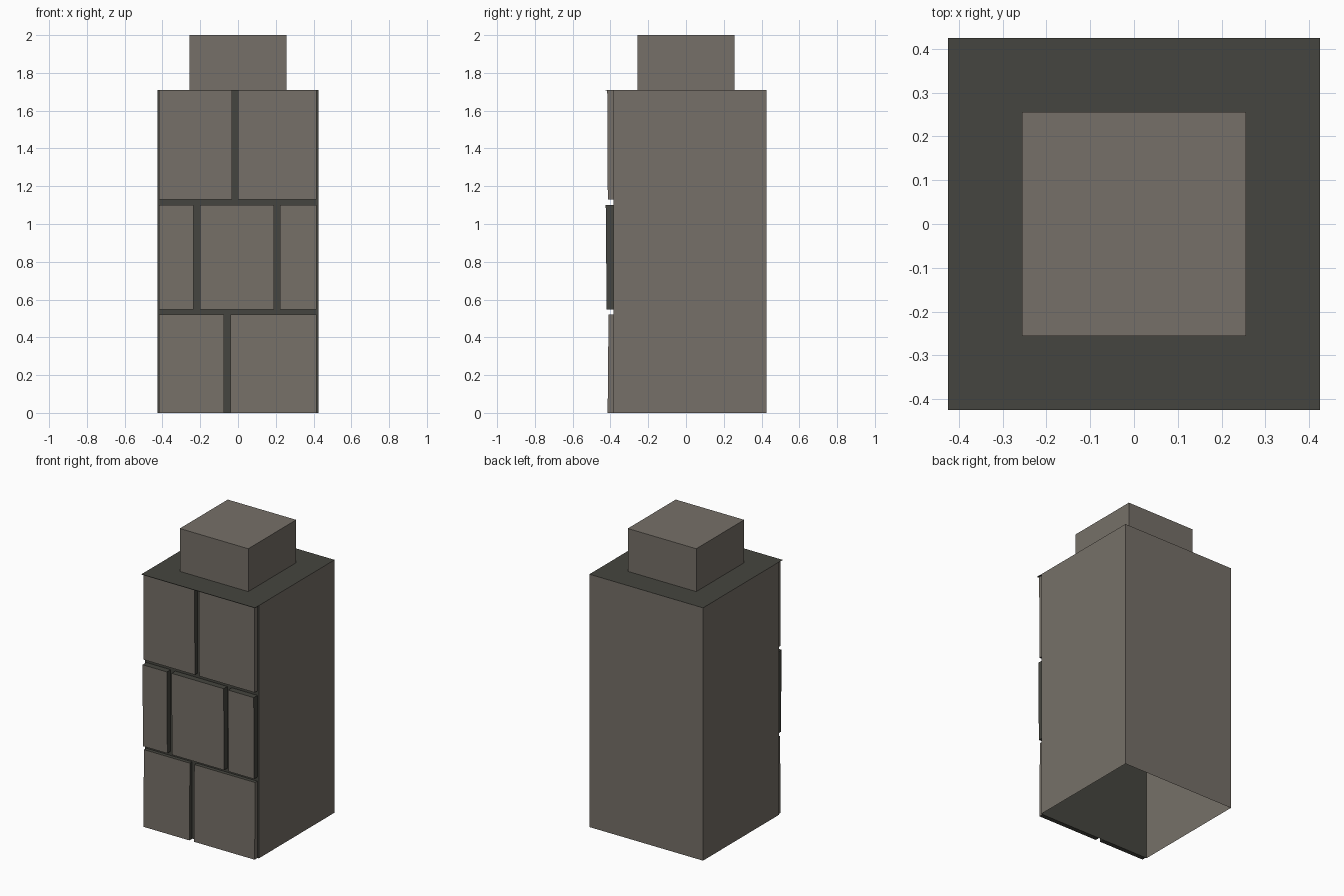
import bpy
import bmesh

cube = bpy.data.objects.get("Cube")
if cube:
    bpy.data.objects.remove(cube, do_unlink=True)


def make_material(name, rgb):
    mat = bpy.data.materials.new(name)
    mat.use_nodes = True
    mat.diffuse_color = (*rgb, 1)
    mat.node_tree.nodes["Principled BSDF"].inputs["Base Color"].default_value = (*rgb, 1)
    return mat


STONE, MORTAR = 0, 1
materials = [make_material("warm grey stone", (0.182, 0.163, 0.139)),
             make_material("dark mortar", (0.060, 0.060, 0.050))]


def block(name, x, y, z, paint, drop=lambda n: False, lean=0.0):
    """Box from ranges; paint picks a colour and drop removes faces by normal.
    lean pushes the lower front edge back."""
    bm = bmesh.new()
    bmesh.ops.create_cube(bm, size=1)
    for v in bm.verts:
        front_low = v.co.y < 0 and v.co.z < 0
        v.co = [r[0] if c < 0 else r[1] for c, r in zip(v.co, (x, y, z))]
        if front_low:
            v.co.y += lean
    bm.normal_update()
    for f in bm.faces:
        f.material_index = paint(f.normal)
    bmesh.ops.delete(bm, geom=[f for f in bm.faces if drop(f.normal)], context='FACES')
    mesh = bpy.data.meshes.new(name)
    bm.to_mesh(mesh)
    bm.free()
    for mat in materials:
        mesh.materials.append(mat)
    obj = bpy.data.objects.new(name, mesh)
    bpy.context.collection.objects.link(obj)
    return obj


HALF, WALL, TOP = 0.425, -0.385, 1.71

# Hollow shaft, open at both ends, with a mortar front
block("shaft", (-HALF, HALF), (WALL, HALF), (0, TOP),
      lambda n: MORTAR if n.y < -0.5 else STONE,
      drop=lambda n: abs(n.z) > 0.5)

# Thin top slab, overhanging the front
block("top_slab", (-HALF, HALF), (-HALF, HALF), (TOP - 0.002, TOP), lambda n: MORTAR)

# Square cap, open underneath
block("cap", (-0.256, 0.256), (-0.256, 0.256), (TOP, 2.0),
      lambda n: STONE, drop=lambda n: n.z < -0.5)

# Courses of facing stones: height range, front depth, lean, stone spans
courses = [
    ("lower", (0, 0.52), -0.41, -0.005, [(-0.417, -0.073), (-0.04, 0.415)]),
    ("middle", (0.547, 1.10), -0.425, 0.005, [(-0.417, -0.235), (-0.20, 0.19), (0.223, 0.415)]),
    ("upper", (1.13, TOP - 0.003), -0.417, 0.003, [(-0.417, -0.033), (0.0, 0.415)]),
]
for course, height, depth, lean, spans in courses:
    for i, span in enumerate(spans):

        def paint(n):
            outer = (n.x > 0.5 and i == len(spans) - 1) or (n.x < -0.5 and i == 0)
            if n.y < -0.5 or (outer and course != "middle"):
                return STONE
            return MORTAR

        block(f"{course}_stone_{i + 1}", span, (depth, WALL), height, paint,
              drop=lambda n: n.y > 0.5, lean=lean)
